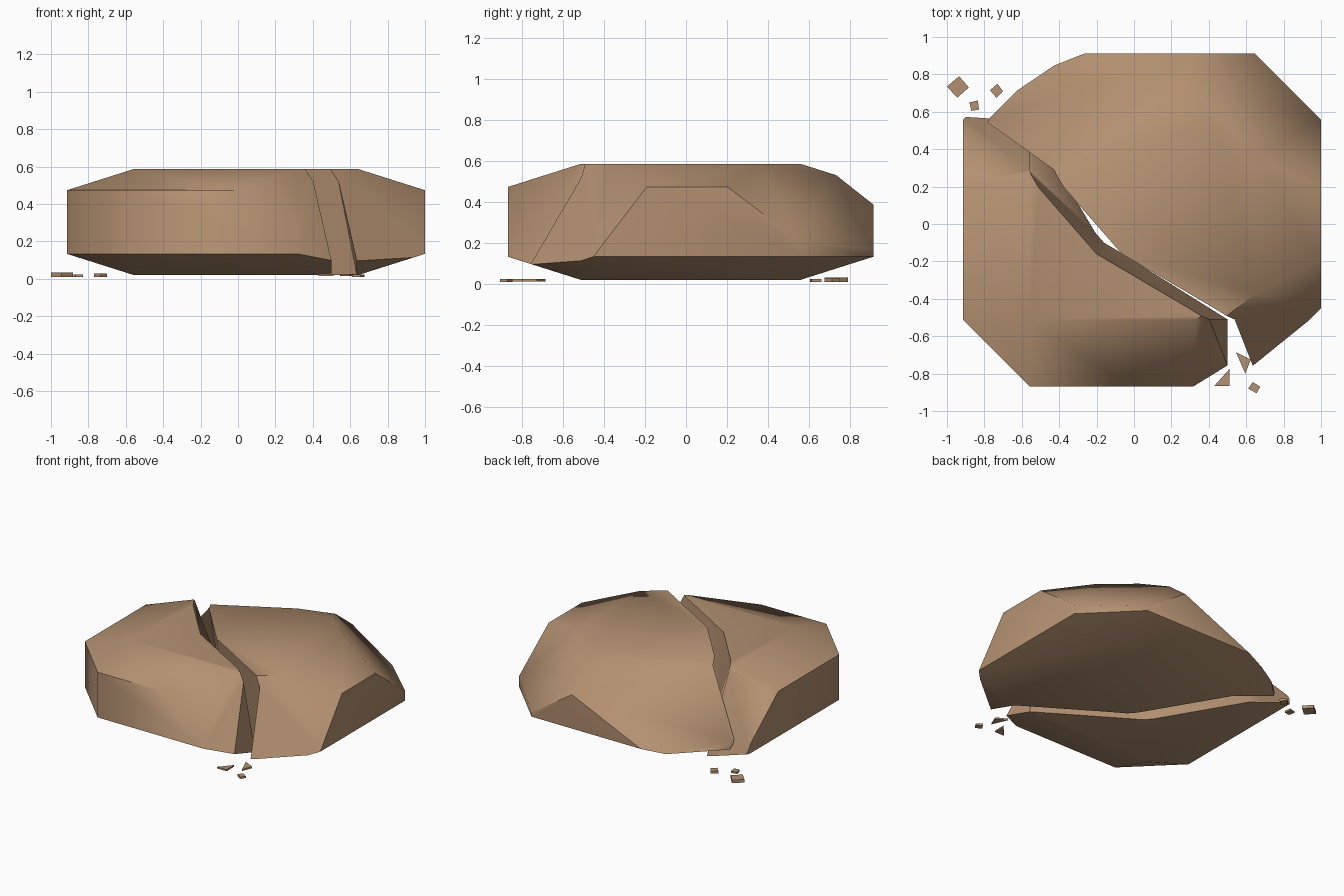
import bpy, bmesh, math
from mathutils import Vector

if "Cube" in bpy.data.objects:
    bpy.data.objects.remove(bpy.data.objects["Cube"])

stone = bpy.data.materials.new("brown stone")
stone.diffuse_color = (0.45, 0.28, 0.165, 1)
stone.use_nodes = True
stone.node_tree.nodes["Principled BSDF"].inputs["Base Color"].default_value = stone.diffuse_color


def make_object(name, bm):
    bmesh.ops.recalc_face_normals(bm, faces=bm.faces[:])
    me = bpy.data.meshes.new(name)
    bm.to_mesh(me)
    bm.free()
    me.materials.append(stone)
    ob = bpy.data.objects.new(name, me)
    bpy.context.collection.objects.link(ob)
    return ob


def activate(ob):
    bpy.ops.object.select_all(action='DESELECT')
    ob.select_set(True)
    bpy.context.view_layer.objects.active = ob


def chop(bm, normal, dist):
    """Slice off everything beyond the plane normal . p = dist and cap it."""
    n = Vector(normal)
    co = n * (dist / n.length_squared)
    geom = bm.verts[:] + bm.edges[:] + bm.faces[:]
    cut = bmesh.ops.bisect_plane(bm, geom=geom, plane_co=co, plane_no=n, clear_outer=True)
    edges = [e for e in cut["geom_cut"] if isinstance(e, bmesh.types.BMEdge)]
    bmesh.ops.contextual_create(bm, geom=edges)


def boulder(name):
    """Chamfered block with three chopped corners."""
    bm = bmesh.new()
    for sx in (-1, 1):
        for sy in (-1, 1):
            for sz in (-1, 1):
                for x, y, z in ((.89, .535, .17), (.535, .89, .17), (.535, .535, .2825)):
                    bm.verts.new((sx * x - .025, sy * y + .0225, sz * z + .3035))
    bmesh.ops.convex_hull(bm, input=bm.verts[:])
    bmesh.ops.dissolve_limit(bm, angle_limit=0.01, verts=bm.verts[:], edges=bm.edges[:])
    chop(bm, (-.48, .877, 1.08), 1.135)     # back left corner
    chop(bm, (.655, .757, 1), 1.193)        # back right corner
    chop(bm, (.61, -.80, .61), .970)        # front right corner
    return make_object(name, bm)


def crack_cutter():
    """Block filling the space left of the jagged crack surface."""
    top = [Vector(p) for p in ((-.56, .28, .585), (-.2, -.16, .585), (.39, -.51, .585))]
    low = [Vector(p) for p in ((-.56, .55, .02), (-.16, -.1, .02), (.5, -.51, .02))]

    def ring(z):
        t = (.585 - z) / .565
        pts = [a.lerp(b, t) for a, b in zip(top, low)]
        first = pts[0] + Vector((-1.42, .32, 0))
        last = pts[-1] + Vector((.09, -1.5, 0))
        return [first] + pts + [last, Vector((-2.2, -2.2, z))]

    bm = bmesh.new()
    up = [bm.verts.new(p) for p in ring(.68)]
    dn = [bm.verts.new(p) for p in ring(-.08)]
    bm.faces.new(up)
    bm.faces.new(dn)
    for i in range(len(up)):
        j = (i + 1) % len(up)
        bm.faces.new((up[i], up[j], dn[j], dn[i]))
    bmesh.ops.triangulate(bm, faces=bm.faces[:])
    ob = make_object("crack_cutter", bm)
    ob.hide_render = True
    return ob


# Two halves of the split boulder, the right one pushed aside
cutter = crack_cutter()
for name, op, shift in (("left_half", 'INTERSECT', 0), ("right_half", 'DIFFERENCE', .135)):
    half = boulder(name)
    activate(half)
    mod = half.modifiers.new("split", 'BOOLEAN')
    mod.object, mod.operation, mod.solver = cutter, op, 'EXACT'
    bpy.ops.object.modifier_apply(modifier=mod.name)
    half.location.x = shift
    bpy.ops.object.shade_smooth_by_angle(angle=math.radians(50))
bpy.data.objects.remove(cutter)

# Loose chips lying at both ends of the crack: outline, bottom, top
CHIPS = [
    (((-1, .735), (-.945, .675), (-.883, .73), (-.935, .79)), .01, .033),
    (((-.88, .65), (-.87, .605), (-.828, .612), (-.835, .66)), .01, .024),
    (((-.77, .715), (-.735, .675), (-.70, .71), (-.73, .75)), .01, .028),
    (((.43, -.865), (.51, -.865), (.51, -.775)), .014, .026),
    (((.545, -.685), (.595, -.80), (.625, -.725)), .014, .026),
    (((.61, -.88), (.655, -.905), (.675, -.87), (.635, -.845)), .01, .024),
]
for i, (outline, z0, z1) in enumerate(CHIPS, 1):
    bm = bmesh.new()
    f = bm.faces.new([bm.verts.new((x, y, z0)) for x, y in outline])
    ext = bmesh.ops.extrude_face_region(bm, geom=[f])["geom"]
    verts = [v for v in ext if isinstance(v, bmesh.types.BMVert)]
    bmesh.ops.translate(bm, verts=verts, vec=(0, 0, z1 - z0))
    if len(bm.faces) == len(outline) + 1:   # keep the chip closed underneath
        bmesh.ops.holes_fill(bm, edges=bm.edges[:])
    make_object("chip_%d" % i, bm)
